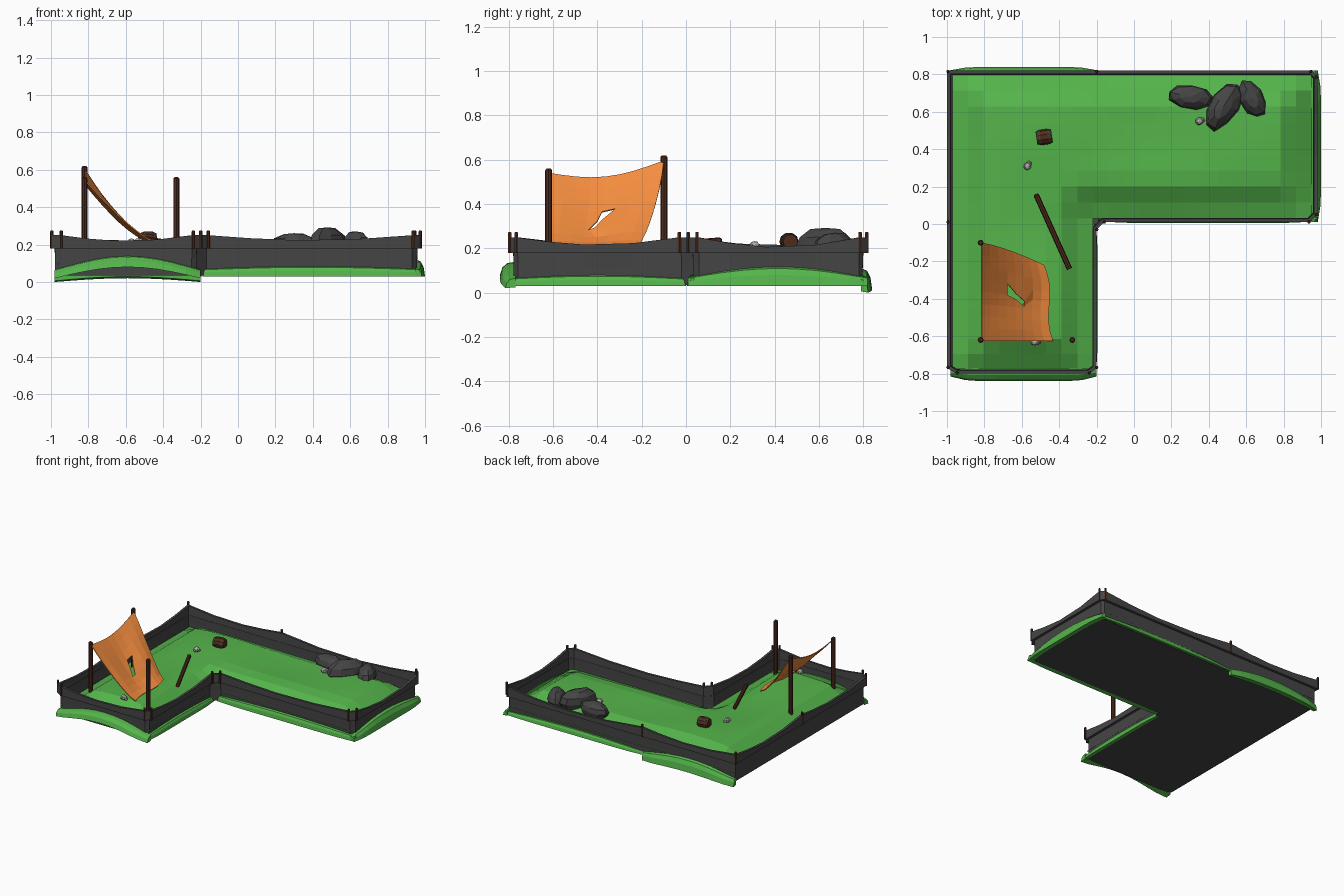
import bpy, bmesh, math, random
from mathutils import Vector, Matrix

if "Cube" in bpy.data.objects:
    bpy.data.objects.remove(bpy.data.objects["Cube"])

random.seed(4)


def mat(name, rgb):
    m = bpy.data.materials.new(name)
    m.diffuse_color = (*rgb, 1)
    m.use_nodes = True
    m.node_tree.nodes["Principled BSDF"].inputs["Base Color"].default_value = m.diffuse_color
    return m


GREEN = mat("grass", (0.09, 0.46, 0.07))
ORANGE = mat("canvas", (0.92, 0.27, 0.05))
WOOD = mat("wood", (0.08, 0.025, 0.012))
DARK = mat("dark_stone", (0.06, 0.06, 0.06))
BONE = mat("bone", (0.45, 0.45, 0.43))


def finish(name, bm, material):
    bmesh.ops.remove_doubles(bm, verts=bm.verts, dist=1e-5)
    bmesh.ops.recalc_face_normals(bm, faces=bm.faces)
    me = bpy.data.meshes.new(name)
    bm.to_mesh(me)
    bm.free()
    me.materials.append(material)
    ob = bpy.data.objects.new(name, me)
    bpy.context.collection.objects.link(ob)
    return ob


def bridge(bm, rings, closed):
    """Quads between successive rings of points."""
    vs = [[bm.verts.new(p) for p in r] for r in rings]
    n = len(vs[0])
    for a, b in zip(vs, vs[1:]):
        for i in range(n if closed else n - 1):
            j = (i + 1) % n
            bm.faces.new((a[i], a[j], b[j], b[i]))
    return vs


def pole(name, a, b, r, sides=8):
    a, b = Vector(a), Vector(b)
    rot = (b - a).to_track_quat('Z', 'Y').to_matrix().to_4x4()
    length = (b - a).length
    bm = bmesh.new()
    rings = [[(rr * math.cos(2 * math.pi * k / sides), rr * math.sin(2 * math.pi * k / sides), z)
              for k in range(sides)]
             for rr, z in ((r, 0), (r, length - r * .5), (r * .6, length))]
    vs = bridge(bm, rings, True)
    bm.faces.new(vs[0])
    bm.faces.new(vs[-1])
    bm.transform(Matrix.Translation(a) @ rot)
    return finish(name, bm, WOOD)


# L-shaped wall outline with chamfered corners
outline = [(-.95, -.80), (-.24, -.80), (-.20, -.77), (-.20, -.03), (-.16, .01), (.94, .01),
           (.98, .05), (.98, .79), (.95, .82), (-.20, .82), (-1, .82), (-1, .01), (-1, -.77)]
loop, tops = [], []
for p, q in zip(outline, outline[1:] + outline[:1]):
    p, q = Vector(p), Vector(q)
    dip = random.uniform(.025, .045)
    steps = ((0, 0), (.2, .6), (.42, 1), (.72, .8)) if (q - p).length > .3 else ((0, 0),)
    for t, f in steps:
        loop.append(p.lerp(q, t))
        tops.append(.25 - dip * f)


def inset(d, zs):
    pts = []
    for i, p in enumerate(loop):
        a = (p - loop[i - 1]).normalized()
        b = (loop[(i + 1) % len(loop)] - p).normalized()
        na, nb = Vector((-a.y, a.x)), Vector((-b.y, b.x))
        m = (na + nb) * d / (1 + na.dot(nb))
        pts.append((p.x + m.x, p.y + m.y, zs[i] if isinstance(zs, list) else zs))
    return pts


# Two-tier wall and closed underside
bm = bmesh.new()
rings = bridge(bm, [inset(.022, .035), inset(.022, .18), inset(0, .18), inset(0, tops),
                    inset(.018, tops), inset(.024, .06)], True)
bm.faces.new(rings[0])
finish("perimeter_wall", bm, DARK)

# Small stakes at the outline corners
for i, (x, y) in enumerate(outline):
    pole(f"stake_{i}", (x * .995, y * .995, .18), (x * .995, y * .995, .275), .009, 6)


# Ground heights: low at the walls, rising to an uneven plateau
def ramp(d, w):
    t = max(0, min(1, d / w))
    return t * t * (3 - 2 * t)


def ground_z(x, y):
    if y < .03:
        inner = -.22 - x
    elif x > -.22:
        inner = y - .03
    else:
        inner = math.hypot(x + .22, y - .03)
    f = min(ramp(inner, .22), ramp(x + .97, .2), ramp(.95 - x, .16), ramp(.80 - y, .14), ramp(y + .775, .16))
    return .095 + .1 * f + .01 * f * math.sin(5 * x + 1) * math.cos(6 * y)


def span(a, b, n):
    return [a + (b - a) * i / n for i in range(n)]


xs = span(-.97, -.22, 9) + span(-.22, .95, 14) + [.95]
ys = span(-.775, .03, 10) + span(.03, .80, 9) + [.80]
bm = bmesh.new()
grid = bridge(bm, [[(x, y, ground_z(x, y)) for x in xs] for y in ys], False)
bmesh.ops.delete(bm, geom=[v for v in bm.verts if v.co.x > -.21 and v.co.y < .02], context='VERTS')
finish("ground", bm, GREEN)


# Grass banks around the foot of the wall
def bank(name, p, q, width, top, rise, low, arch=0):
    p, q = Vector(p), Vector(q)
    d = (q - p).normalized()
    out = Vector((d.y, -d.x))
    rings = []
    for i in range(11):
        t = i / 10
        s = math.sin(math.pi * t)
        c = p.lerp(q, t)
        w = width * (.65 + .35 * min(1, 2.5 * s))
        h, l = top + rise * s, low + arch * s
        rings.append([(*(c + out * w * a), l + (h - l) * b)
                      for a, b in ((0, 1), (.55, .88), (.85, .55), (1, 0), (0, .1))])
    bm = bmesh.new()
    vs = bridge(bm, rings, True)
    bm.faces.new(vs[0])
    bm.faces.new(vs[-1])
    finish(name, bm, GREEN)


bank("front_bank", (-.98, -.77), (-.2, -.77), .07, .065, .075, .02, .06)
bank("back_left_bank", (-.2, .79), (-.98, .79), .05, .06, .05, 0, .02)
bank("back_right_bank", (.98, .79), (-.2, .79), .03, .06, .02, .035)
bank("right_bank", (.95, .01), (.95, .82), .05, .07, .05, .03)
bank("inner_front_bank", (-.19, .035), (.98, .035), .03, .07, .015, .03)
bank("inner_side_bank", (-.225, -.8), (-.225, .0), .03, .065, .015, .03)

# Tent posts and a fallen post
pole("tent_post_back", (-.82, -.10, .12), (-.82, -.10, .62), .016)
pole("tent_post_left", (-.82, -.62, .12), (-.82, -.62, .56), .016)
pole("tent_post_right", (-.33, -.62, .10), (-.33, -.62, .56), .016)
pole("fallen_post", (-.345, -.24, .205), (-.525, .16, .235), .015)

# Torn canvas hanging from two posts down to the ground
tear = {(3, 4): .045, (4, 4): .015, (3, 5): .075, (4, 5): .045}
rows = []
for j in range(9):
    v = j / 8
    row = []
    for i in range(9):
        u = i / 8
        x = -.815 + v * (.335 + .05 * u + .015 * math.sin(6 * u))
        start = -.10 - .12 * v ** 1.3
        y = start + (-.625 - start) * u - tear.get((i, j), 0)
        top = .595 - .055 * u - .045 * math.sin(math.pi * u)
        z = .208 + (top - .208) * (1 - v) ** 1.35 + .012 * math.sin(9 * u) * math.sin(math.pi * v)
        row.append((x, y, z))
    rows.append(row)
bm = bmesh.new()
vs = bridge(bm, rows, False)
hole = [f for f in bm.faces if any(set(f.verts) == {vs[j][3], vs[j][4], vs[j + 1][3], vs[j + 1][4]}
                                   for j in (3, 4))]
bmesh.ops.delete(bm, geom=hole, context='FACES')
canvas = finish("torn_canvas", bm, ORANGE)
sol = canvas.modifiers.new("thickness", 'SOLIDIFY')
sol.thickness = .006
sol.offset = 0


# Faceted boulders
def rock(name, loc, size, turn, material, seg=9, rings=6):
    bm = bmesh.new()
    bmesh.ops.create_uvsphere(bm, u_segments=seg, v_segments=rings, radius=1)
    for v in bm.verts:
        v.co *= random.uniform(.92, 1.06)
    bm.transform(Matrix.Translation(loc) @ Matrix.Rotation(math.radians(turn), 4, 'Z')
                 @ Matrix.Diagonal((*size, 1)))
    return finish(name, bm, material)


rock("boulder_left", (.30, .68, .20), (.125, .065, .065), -8, DARK)
rock("boulder_middle", (.48, .63, .205), (.08, .145, .09), -32, DARK)
rock("boulder_right", (.63, .67, .20), (.065, .11, .075), 28, DARK)

# Small bleached skulls: cranium and jaw
for i, (x, y, turn) in enumerate(((.35, .55, 20), (-.57, .31, 60), (-.53, -.63, 0))):
    z = ground_z(x, y) + .015
    rock(f"skull_{i}", (x, y, z), (.024, .021, .02), turn, BONE, 8, 5)
    a = math.radians(turn)
    rock(f"jaw_{i}", (x + .018 * math.cos(a), y + .018 * math.sin(a), z - .01),
         (.013, .014, .011), turn, BONE, 6, 4)


# Barrel lying on its side, with hoops
def barrel_part(name, profile, material):
    bm = bmesh.new()
    vs = bridge(bm, [[(h, r * math.cos(math.pi * k / 5), r * math.sin(math.pi * k / 5))
                      for k in range(10)] for r, h in profile], True)
    bm.faces.new(vs[0])
    bm.faces.new(vs[-1])
    bm.transform(Matrix.Translation((-.48, .465, .23)) @ Matrix.Rotation(.15, 4, 'Z'))
    finish(name, bm, material)


barrel_part("barrel", [(.033, -.042), (.041, -.018), (.041, .018), (.033, .042)], WOOD)
for s in (-1, 1):
    barrel_part("barrel_hoop", [(.041, s * .022), (.039, s * .03)], DARK)
